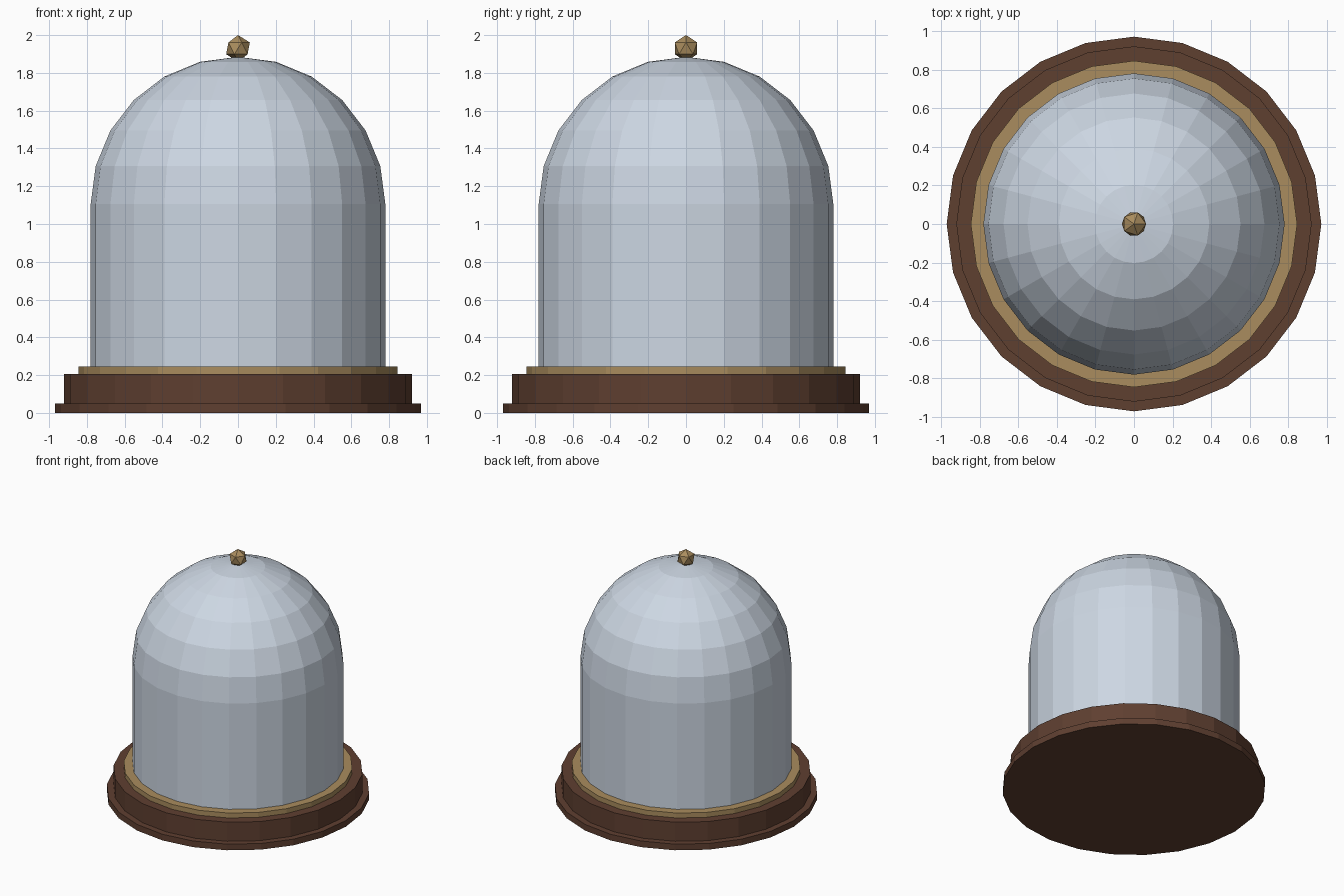
import bpy, bmesh, math

if "Cube" in bpy.data.objects:
    bpy.data.objects.remove(bpy.data.objects["Cube"])

SIDES = 24


def material(name, rgb):
    m = bpy.data.materials.new(name)
    m.diffuse_color = (*rgb, 1.0)
    m.use_nodes = True
    m.node_tree.nodes["Principled BSDF"].inputs["Base Color"].default_value = m.diffuse_color
    return m


wood = material("dark_wood", (0.114, 0.050, 0.030))
brass = material("aged_brass", (0.40, 0.265, 0.112))
glass = material("pale_glass", (0.61, 0.68, 0.77))


def finish(bm, name, mat):
    bmesh.ops.recalc_face_normals(bm, faces=bm.faces)
    me = bpy.data.meshes.new(name)
    bm.to_mesh(me)
    bm.free()
    me.materials.append(mat)
    ob = bpy.data.objects.new(name, me)
    bpy.context.collection.objects.link(ob)
    return ob


def lathe(name, profile, mat):
    """Revolve (radius, z) points; radius 0 closes to a single apex."""
    bm = bmesh.new()
    rings = []
    for r, z in profile:
        n = SIDES if r > 1e-5 else 1
        rings.append([bm.verts.new((r * math.cos(2 * math.pi * i / SIDES),
                                    r * math.sin(2 * math.pi * i / SIDES), z))
                      for i in range(n)])
    for a, b in zip(rings, rings[1:]):
        for i in range(SIDES):
            j = (i + 1) % SIDES
            if len(b) == 1:
                bm.faces.new((a[i], a[j], b[0]))
            else:
                bm.faces.new((a[i], a[j], b[j], b[i]))
    # flat caps on open ends
    for ring in (rings[0], rings[-1]):
        if len(ring) > 1:
            bm.faces.new(ring)
    return finish(bm, name, mat)


# Wooden base: wide foot and plinth
lathe("base_foot", [(0.97, 0.0), (0.97, 0.05)], wood)
lathe("base_plinth", [(0.92, 0.05), (0.92, 0.205)], wood)

# Brass ring seating the glass
lathe("brass_ring", [(0.845, 0.205), (0.845, 0.245)], brass)

# Glass cover: straight wall and hemispherical top
R, SPRING = 0.78, 1.105
dome = [(R, 0.245)]
for k in range(7):
    a = math.radians(15 * k)
    dome.append((R * math.cos(a), SPRING + R * math.sin(a)))
lathe("glass_dome", dome, glass)

# Faceted brass knob
bm = bmesh.new()
bmesh.ops.create_icosphere(bm, subdivisions=1, radius=0.07)
bmesh.ops.translate(bm, verts=bm.verts, vec=(0, 0, 1.93))
finish(bm, "top_knob", brass)
